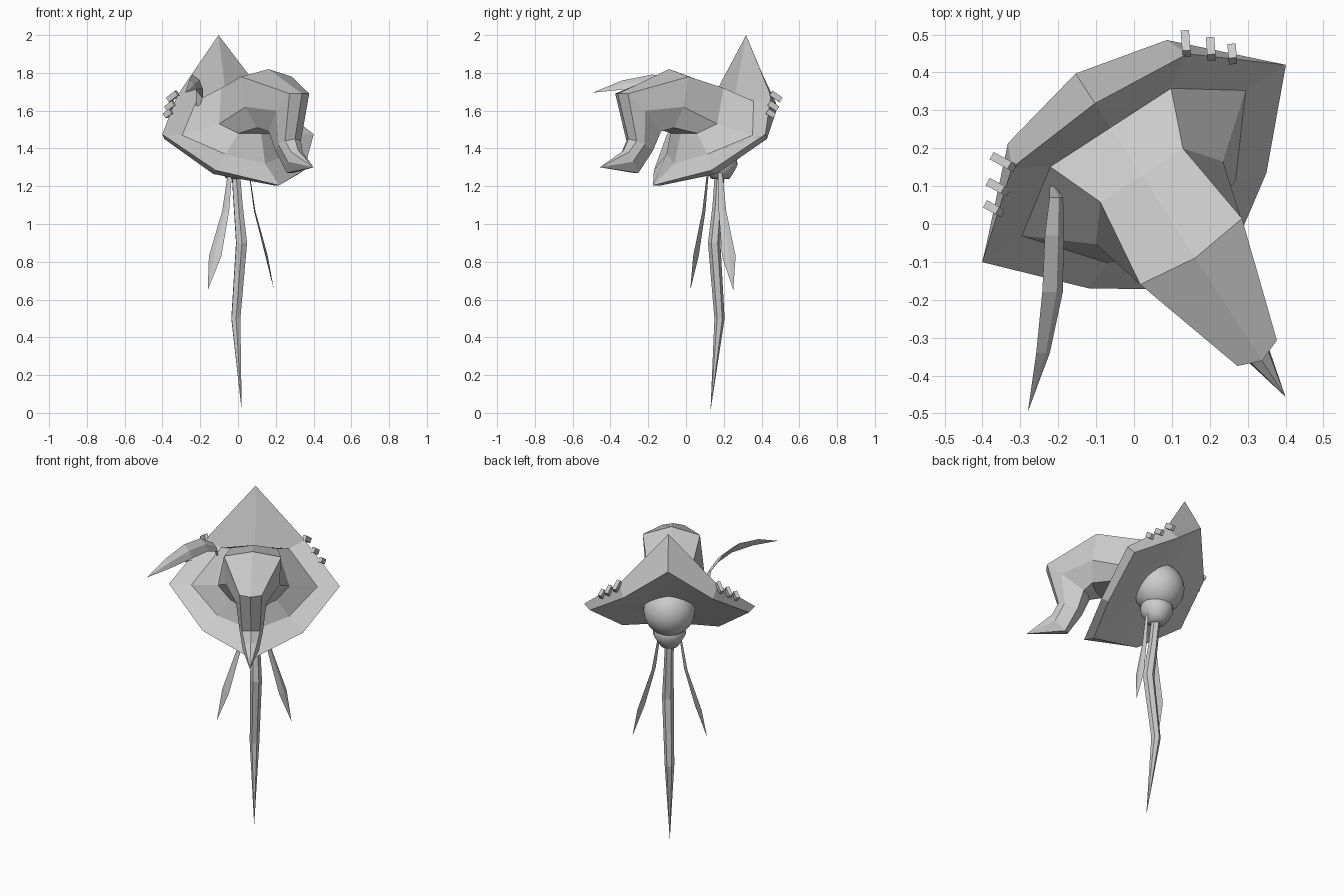
import bpy, bmesh, math
from mathutils import Vector, Matrix

if "Cube" in bpy.data.objects:
    bpy.data.objects.remove(bpy.data.objects["Cube"])

grey = bpy.data.materials.new("plain_grey")
grey.use_nodes = True
grey.diffuse_color = (0.6, 0.6, 0.6, 1)
grey.node_tree.nodes["Principled BSDF"].inputs["Base Color"].default_value = (0.6, 0.6, 0.6, 1)

# The figure is turned about z; parts are built symmetric about local x = 0
TURN = Matrix.Rotation(math.radians(33), 4, 'Z') @ Matrix.Translation((0.087, 0, 0))


def finish(name, bm, smooth=False, turn=True, solid=True):
    if solid:
        bmesh.ops.recalc_face_normals(bm, faces=bm.faces)
    if turn:
        bm.transform(TURN)
    for f in bm.faces:
        f.smooth = smooth
    mesh = bpy.data.meshes.new(name)
    bm.to_mesh(mesh)
    bm.free()
    mesh.materials.append(grey)
    ob = bpy.data.objects.new(name, mesh)
    bpy.context.collection.objects.link(ob)
    return ob


def mirrored(half):
    """Close a half ring (centre, sides..., centre) into a full ring."""
    return half + [(-x, y, z) for x, y, z in reversed(half[1:-1])]


def loft(bm, rings, closed=True, tip=None):
    rows = [[bm.verts.new(p) for p in r] for r in rings]
    for a, b in zip(rows, rows[1:]):
        n = len(a)
        for i in range(n if closed else n - 1):
            j = (i + 1) % n
            bm.faces.new((a[i], a[j], b[j], b[i]))
    if tip:
        t, last = bm.verts.new(tip), rows[-1]
        for i in range(len(last)):
            bm.faces.new((last[i], last[(i + 1) % len(last)], t))
    return rows


# Half rings run top centre, upper side, corner, lower side, bottom centre
brim_edge = [(0, .323, 2.0), (.276, .30, 1.68), (.478, .134, 1.475), (.28, -.077, 1.285), (0, -.265, 1.205)]
back_edge = [(0, .417, 1.81), (.25, .36, 1.62), (.445, .165, 1.45), (.27, -.04, 1.265), (0, -.21, 1.205)]
back_inner = [(0, .30, 1.63), (.15, .27, 1.57), (.25, .16, 1.46), (.15, .04, 1.36), (0, -.03, 1.33)]
crown_base = [(0, .247, 1.66), (.19, .247, 1.65), (.352, .135, 1.47), (.20, -.05, 1.37), (0, -.13, 1.32)]

# Faceted brim front and its rim
bm = bmesh.new()
loft(bm, [mirrored(r) for r in (back_edge, brim_edge, crown_base)])
finish("hat_brim", bm)

# Smooth hollow back of the brim
bm = bmesh.new()
loft(bm, [mirrored(back_edge), mirrored(back_inner)], tip=(0, .13, 1.47))
lining = finish("brim_back", bm, smooth=True)

# Crown that rises, folds forward and droops into a curled point
bm = bmesh.new()
crown = [
    crown_base,
    [(0, .095, 1.74), (.13, .097, 1.72), (.20, .01, 1.53), (.13, -.07, 1.48), (0, -.09, 1.48)],
    [(0, -.163, 1.82), (.16, -.143, 1.78), (.15, -.17, 1.62), (.09, -.19, 1.51), (0, -.20, 1.51)],
    [(0, -.487, 1.69), (.062, -.463, 1.69), (.085, -.37, 1.60), (.055, -.25, 1.49), (0, -.24, 1.49)],
    [(0, -.42, 1.45), (.05, -.40, 1.44), (.065, -.36, 1.42), (.04, -.29, 1.39), (0, -.28, 1.39)],
    [(0, -.45, 1.39), (.035, -.44, 1.38), (.045, -.42, 1.33), (.02, -.37, 1.27), (0, -.366, 1.27)],
]
loft(bm, [mirrored(r) for r in crown], tip=(0, -.60, 1.30))
finish("hat_crown", bm)

# Round head and small tapered chin under it
bm = bmesh.new()
bmesh.ops.create_uvsphere(bm, u_segments=24, v_segments=14, radius=.145,
                          matrix=Matrix.Translation((0, .17, 1.46)))
finish("head", bm, smooth=True)


def ring(c, r, n):
    return [(c[0] + r * math.cos(math.tau * i / n), c[1] + r * math.sin(math.tau * i / n), c[2])
            for i in range(n)]


bm = bmesh.new()
loft(bm, [ring((0, .16, z), r, 16) for z, r in ((1.39, .06), (1.35, .09), (1.31, .092), (1.27, .07), (1.24, .05))],
     tip=(0, .16, 1.235))
finish("chin", bm, smooth=True)

# Long bent tail hanging from the chin
bm = bmesh.new()
tail = [((0, .155, 1.27), .025), ((.005, .14, 1.1), .027), ((.01, .115, .9), .033), ((0, .155, .5), .027)]
loft(bm, [ring(c, r, 6) for c, r in tail], tip=(0, .098, .01))
finish("tail", bm)


def leaf(name, path, widths, across, fold, turn=True):
    """Folded thin blade following a path."""
    bm = bmesh.new()
    across, fold = Vector(across), Vector(fold)
    rows = []
    for p, w in zip(path, widths):
        p = Vector(p)
        rows.append([p - across * w, p + fold * w, p + across * w, p - fold * w * .2])
    loft(bm, rows)
    bmesh.ops.remove_doubles(bm, verts=bm.verts, dist=.0005)
    finish(name, bm, turn=turn)


# Side ribbons
for side, label in ((1, "left"), (-1, "right")):
    path = [(side * x, y, z) for x, y, z in
            ((.06, .12, 1.27), (.09, .115, 1.07), (.16, .11, .83), (.209, .106, .65))]
    leaf(label + "_ribbon", path, (.012, .02, .036, 0), (side * .545, .839, 0), (side * .25, -.16, 0))

# Plume on one side of the crown
plume = [(-.215, .10, 1.62), (-.205, .07, 1.69), (-.21, -.03, 1.74), (-.215, -.18, 1.755),
         (-.24, -.34, 1.735), (-.28, -.495, 1.695)]
leaf("plume", plume, (.012, .03, .042, .045, .03, 0), (.6, 0, -.8), (.24, 0, .18), turn=False)

# Stitches over the upper brim edges
for side, label in ((1, "left"), (-1, "right")):
    for k, p in enumerate(((.287, .325, 1.675), (.335, .277, 1.625), (.375, .235, 1.585))):
        bm = bmesh.new()
        m = (Matrix.Translation((side * p[0], p[1], p[2])) @ Matrix.Rotation(-side * .5, 4, 'Z')
             @ Matrix.Rotation(-.6, 4, 'X') @ Matrix.Diagonal((.022, .065 - .01 * k, .03, 1)))
        bmesh.ops.create_cube(bm, size=1, matrix=m)
        finish(f"{label}_stitch_{k + 1}", bm)
